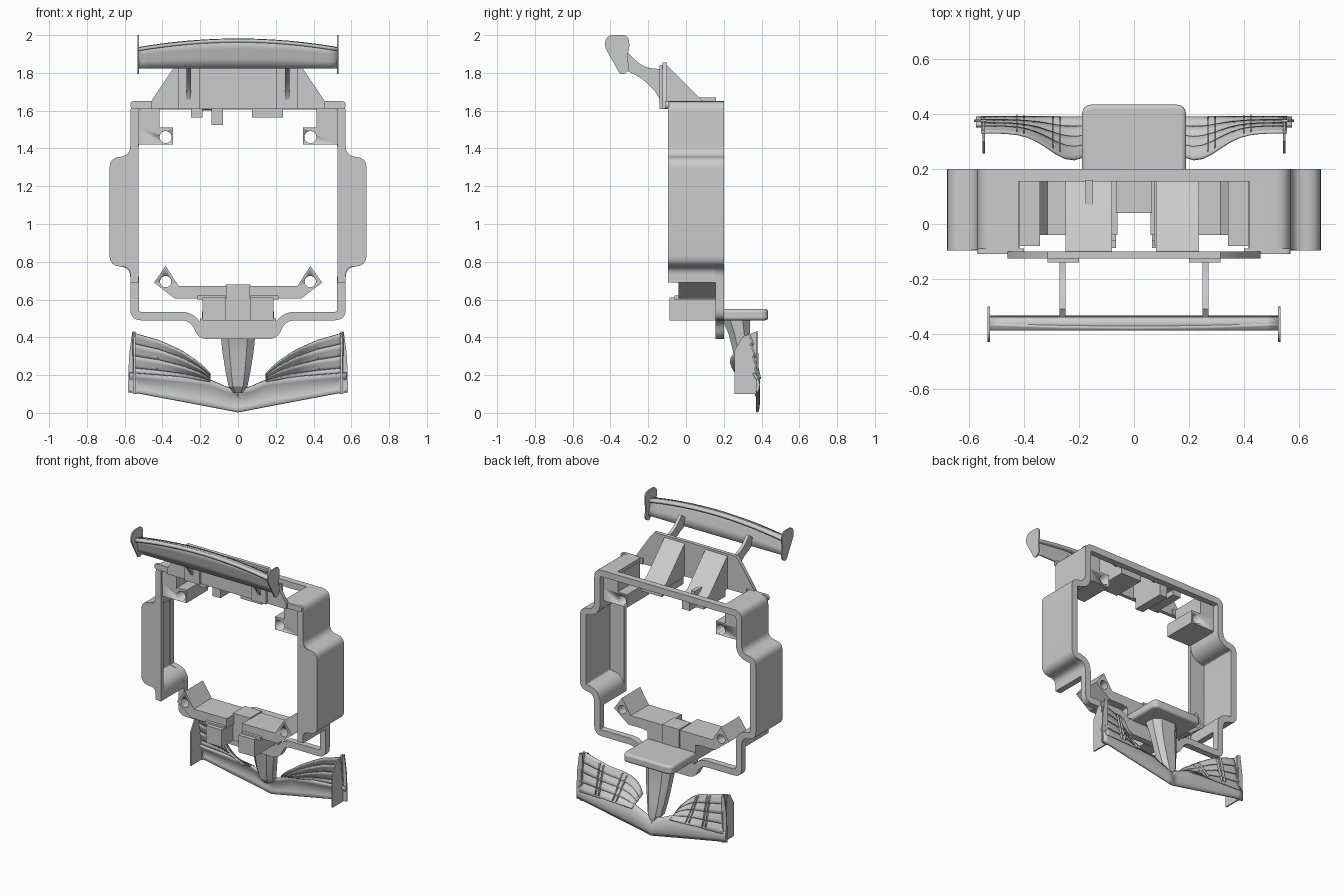
import bpy, bmesh, math
from mathutils import Vector

if "Cube" in bpy.data.objects:
    bpy.data.objects.remove(bpy.data.objects["Cube"])


def finish(name, bm, mirror=False, angle=35):
    bmesh.ops.recalc_face_normals(bm, faces=bm.faces)
    me = bpy.data.meshes.new(name)
    bm.to_mesh(me)
    bm.free()
    me.shade_smooth()
    me.set_sharp_from_angle(angle=math.radians(angle))
    ob = bpy.data.objects.new(name, me)
    bpy.context.collection.objects.link(ob)
    if mirror:
        ob.modifiers.new("mirror", 'MIRROR')
    return ob


def prism(name, pts, axis, a, b, mirror=False, hole=None):
    """Extrude a profile: axis 'y' takes (x, z) points, axis 'x' takes (y, z)."""
    bm = bmesh.new()
    put = (lambda p, d: (p[0], d, p[1])) if axis == 'y' else (lambda p, d: (d, p[0], p[1]))
    lo = [bm.verts.new(put(p, a)) for p in pts]
    hi = [bm.verts.new(put(p, b)) for p in pts]
    n = len(pts)
    bm.faces.new(lo)
    bm.faces.new(hi[::-1])
    for i in range(n):
        j = (i + 1) % n
        bm.faces.new((lo[i], lo[j], hi[j], hi[i]))
    ob = finish(name, bm)
    if hole:
        x, z, r = hole
        circ = [(x + r * math.cos(t * math.tau / 24), z + r * math.sin(t * math.tau / 24)) for t in range(24)]
        cut = prism("hole_cutter", circ, 'y', a - 0.1, b + 0.1)
        mod = ob.modifiers.new("hole", 'BOOLEAN')
        mod.object, mod.operation, mod.solver = cut, 'DIFFERENCE', 'EXACT'
        bpy.context.view_layer.objects.active = ob
        bpy.ops.object.modifier_apply(modifier="hole")
        bpy.data.objects.remove(cut)
    if mirror:
        ob.modifiers.new("mirror", 'MIRROR')
    return ob


def box(name, x0, x1, y0, y1, z0, z1, mirror=False):
    return prism(name, [(x0, z0), (x1, z0), (x1, z1), (x0, z1)], 'y', y0, y1, mirror)


def mir(pts):
    return pts + [(-x, z) for x, z in reversed(pts)]


def fillet(pts, r, closed=False, seg=6):
    out, n = [], len(pts)
    for i, p in enumerate(pts):
        p = Vector(p)
        if not closed and i in (0, n - 1):
            out.append(p)
            continue
        q, s = Vector(pts[i - 1]) - p, Vector(pts[(i + 1) % n]) - p
        d = min(r, q.length * 0.49, s.length * 0.49)
        a, b = p + q.normalized() * d, p + s.normalized() * d
        for k in range(seg + 1):
            t = k / seg
            out.append(a * (1 - t) ** 2 + p * 2 * t * (1 - t) + b * t * t)
    return out


def band(name, pts, w, y0, y1, closed=False, mirror=False):
    """Wall of width w to the left of a path in the xz plane."""
    bm, rings, n = bmesh.new(), [], len(pts)
    for i, p in enumerate(pts):
        a = pts[i - 1] if closed or i else p
        b = pts[(i + 1) % n] if closed or i < n - 1 else p
        t = (b - a).normalized()
        q = p + Vector((-t.y, t.x)) * w
        rings.append([bm.verts.new(v) for v in ((p.x, y0, p.y), (p.x, y1, p.y), (q.x, y1, q.y), (q.x, y0, q.y))])
    for i in range(n if closed else n - 1):
        r, s = rings[i], rings[(i + 1) % n]
        for k in range(4):
            bm.faces.new((r[k], r[(k + 1) % 4], s[(k + 1) % 4], s[k]))
    if not closed:
        bm.faces.new(rings[0])
        bm.faces.new(rings[-1])
    return finish(name, bm, mirror)


def sheet(name, f, nu, nv, thick, mirror=True):
    """Thin surface f(u, v) given thickness."""
    bm = bmesh.new()
    g = [[bm.verts.new(f(i / nu, j / nv)) for j in range(nv + 1)] for i in range(nu + 1)]
    for i in range(nu):
        for j in range(nv):
            bm.faces.new((g[i][j], g[i + 1][j], g[i + 1][j + 1], g[i][j + 1]))
    ob = finish(name, bm)
    sol = ob.modifiers.new("thickness", 'SOLIDIFY')
    sol.thickness, sol.offset = thick, 0
    if mirror:
        ob.modifiers.new("mirror", 'MIRROR')
    return ob


def interp(table, x):
    for (a, p), (b, q) in zip(table, table[1:]):
        if x <= b:
            return p + (q - p) * (x - a) / (b - a)
    return table[-1][1]


# Main frame: shallow full loop at the back, deep walls on both sides
bulge = [(0.57, 0.77), (0.68, 0.78), (0.68, 1.35), (0.57, 1.36), (0.57, 1.65)]
loop = mir([(0.21, 0.39), (0.25, 0.49), (0.57, 0.49)] + bulge)
band("frame_back_loop", fillet(loop, 0.06, True), 0.045, 0.155, 0.2, closed=True)
band("frame_side_wall", fillet([(0.57, 0.69)] + bulge + [(0.42, 1.65)], 0.06), 0.042, -0.095, 0.2, mirror=True)
cover = fillet([(0.528, 0.69), (0.57, 0.69)] + bulge[:4] + [(0.57, 1.42), (0.528, 1.42)], 0.06)
prism("side_front_cover", cover, 'y', -0.096, -0.07, mirror=True)
box("frame_bottom_fill", -0.2, 0.2, 0.155, 0.2, 0.42, 0.5)

# Upper corner lugs with screw holes
box("corner_block", 0.415, 0.55, -0.085, 0.16, 1.505, 1.63, mirror=True)
prism("corner_lug", [(0.343, 1.42), (0.535, 1.42), (0.535, 1.51), (0.343, 1.51)], 'y', -0.08, 0.16,
      True, hole=(0.383, 1.46, 0.032))

# Upper front plate, its wing brackets and the ramps behind it
prism("engine_plate", mir([(0.31, 1.61), (0.46, 1.61), (0.46, 1.65), (0.345, 1.82), (0.315, 1.855)]),
      'y', -0.125, -0.1)
prism("plate_shoulder", fillet([(0.4, 1.61), (0.57, 1.61), (0.57, 1.65), (0.4, 1.65)], 0.05), 'y', -0.11, -0.09, True)
box("wing_bracket", 0.2, 0.315, -0.14, -0.12, 1.61, 1.84, mirror=True)
ramp = [(-0.11, 1.85), (-0.11, 1.61), (0.16, 1.6), (0.16, 1.62), (0.1, 1.64)]
for side, x0, x1 in (("left", -0.25, -0.08), ("right", 0.08, 0.237)):
    prism("ramp_" + side, ramp, 'x', x0, x1)
box("ramp_tab_left", -0.25, -0.188, -0.08, 0.16, 1.565, 1.61)
box("ramp_tab_middle", -0.14, -0.08, -0.08, 0.16, 1.525, 1.61)
box("ramp_tab_right", 0.075, 0.237, -0.08, 0.16, 1.565, 1.61)
box("ramp_pin", -0.176, -0.15, 0.06, 0.16, 1.6, 1.67)

# Lower bracket with angled ears
prism("bracket_arm", [(0.06, 0.605), (0.335, 0.605), (0.445, 0.69), (0.383, 0.778), (0.315, 0.672), (0.06, 0.672)],
      'y', -0.04, 0.16, True, hole=(0.383, 0.695, 0.03))
box("bracket_centre", -0.065, 0.065, 0.04, 0.17, 0.49, 0.68)
box("bracket_foot", 0.065, 0.187, -0.087, 0.16, 0.49, 0.61, mirror=True)
box("bracket_ledge", 0.065, 0.215, -0.06, 0.16, 0.6, 0.622, mirror=True)

# Rear shelf with rounded corners
bm = bmesh.new()
outline = fillet([(-0.19, 0.155), (-0.19, 0.435), (0.19, 0.435), (0.19, 0.155)], 0.04)
lo, hi = [[bm.verts.new((p.x, p.y, z)) for p in outline] for z in (0.49, 0.55)]
bm.faces.new(lo)
bm.faces.new(hi)
for i in range(len(lo)):
    j = (i + 1) % len(lo)
    bm.faces.new((lo[i], lo[j], hi[j], hi[i]))
shelf = finish("nose_shelf", bm)
bev = shelf.modifiers.new("bevel", 'BEVEL')
bev.width, bev.segments = 0.015, 3

# Faceted nose cone
bm, rings = bmesh.new(), []
for z, w, y0, y1 in ((0.5, 0.1, 0.19, 0.34), (0.42, 0.093, 0.225, 0.34), (0.32, 0.082, 0.25, 0.35),
                     (0.22, 0.066, 0.262, 0.365), (0.14, 0.05, 0.28, 0.378), (0.105, 0.025, 0.31, 0.375)):
    ym, h = (y0 + y1) / 2, (y1 - y0) / 2
    rings.append([bm.verts.new((w * a, ym + h * b, z)) for a, b in
                  ((.55, -1), (1, -.45), (1, .45), (.55, 1), (-.55, 1), (-1, .45), (-1, -.45), (-.55, -1))])
for r, s in zip(rings, rings[1:]):
    for k in range(8):
        bm.faces.new((r[k], r[(k + 1) % 8], s[(k + 1) % 8], s[k]))
bm.faces.new(rings[0])
bm.faces.new(rings[-1])
finish("nose_cone", bm, angle=15)

# Front wing main plane
main_top = [(0, 0.12), (0.06, 0.135), (0.15, 0.175), (0.3, 0.19), (0.57, 0.21)]


def main_plane(u, v):
    x = 0.575 * u
    z0 = 0.004 + 0.19 * x - 0.03 * math.exp(-x * 40) * x
    return (x, 0.377 + 0.012 * math.sin(v * math.pi) - 0.02 * v * v, z0 + (interp(main_top, x) - z0) * v)


sheet("front_wing_main", main_plane, 16, 5, 0.012)

# Front wing flaps fanning out from the inner tip
flap_top = [(0.15, 0.21), (0.2, 0.262), (0.3, 0.33), (0.42, 0.385), (0.56, 0.425)]


def flap_point(u, t, shift=0.0):
    x = 0.147 + 0.41 * u
    z0 = 0.155 + 0.01 * u
    curl = 0.1 * math.exp(-((u - 0.18) / 0.3) ** 2) + 0.045
    return (x, 0.378 - curl * t + shift, z0 + (interp(flap_top, x) - z0) * t)


for k in range(4):
    t0, t1 = k / 4, (k + 1) / 4 + (0.03 if k < 3 else 0)
    sheet("front_flap_%d" % (k + 1),
          lambda u, v, a=t0, b=t1: flap_point(u, a + (b - a) * v, 0.012 * (1 - v)), 12, 3, 0.007)

# Flap fences and front end plates
for k, u in enumerate((0.3, 0.36, 0.62, 0.68)):
    sheet("flap_fence_%d" % (k + 1),
          lambda a, b, u=u: flap_point(u, 0.08 + 0.88 * a, 0.004 + 0.02 * b), 6, 1, 0.004)
prism("front_end_plate", [(0.257, 0.1), (0.382, 0.1), (0.384, 0.3), (0.372, 0.43), (0.3, 0.405), (0.257, 0.33)],
      'x', 0.543, 0.552, True)
prism("front_end_foot", [(0.535, 0.1), (0.583, 0.108), (0.577, 0.3), (0.56, 0.43), (0.535, 0.42)],
      'y', 0.372, 0.38, True)

# Rear wing: arched blade with a lip, end plates and swan-neck supports
def arch(x):
    return 1.98 - 0.045 * (x / 0.525) ** 2


def blade(u, v):
    x = 1.05 * (u - 0.5)
    return (x, -0.34 - 0.03 * v - 0.01 * v * (1 - (2 * u - 1) ** 2), 1.825 + (arch(x) - 1.825) * v)


sheet("rear_wing_blade", blade, 24, 3, 0.016, mirror=False)
sheet("rear_wing_lip", lambda u, v: (1.05 * (u - 0.5), -0.388 + 0.05 * v, arch(1.05 * (u - 0.5)) - 0.01),
      24, 1, 0.018, mirror=False)
prism("rear_end_plate", fillet([(-0.435, 1.945), (-0.415, 2.0), (-0.31, 2.0), (-0.297, 1.95), (-0.31, 1.89),
                                (-0.3, 1.81), (-0.345, 1.785)], 0.03, True), 'x', 0.524, 0.533, True)
neck = fillet([(-0.31, 1.91), (-0.25, 1.85), (-0.2, 1.825), (-0.13, 1.82)], 0.03)
neck += fillet([(-0.13, 1.64), (-0.16, 1.70), (-0.23, 1.77), (-0.34, 1.825)], 0.05)
prism("rear_wing_support", neck + [(-0.35, 1.88)], 'x', 0.25, 0.272, True)
